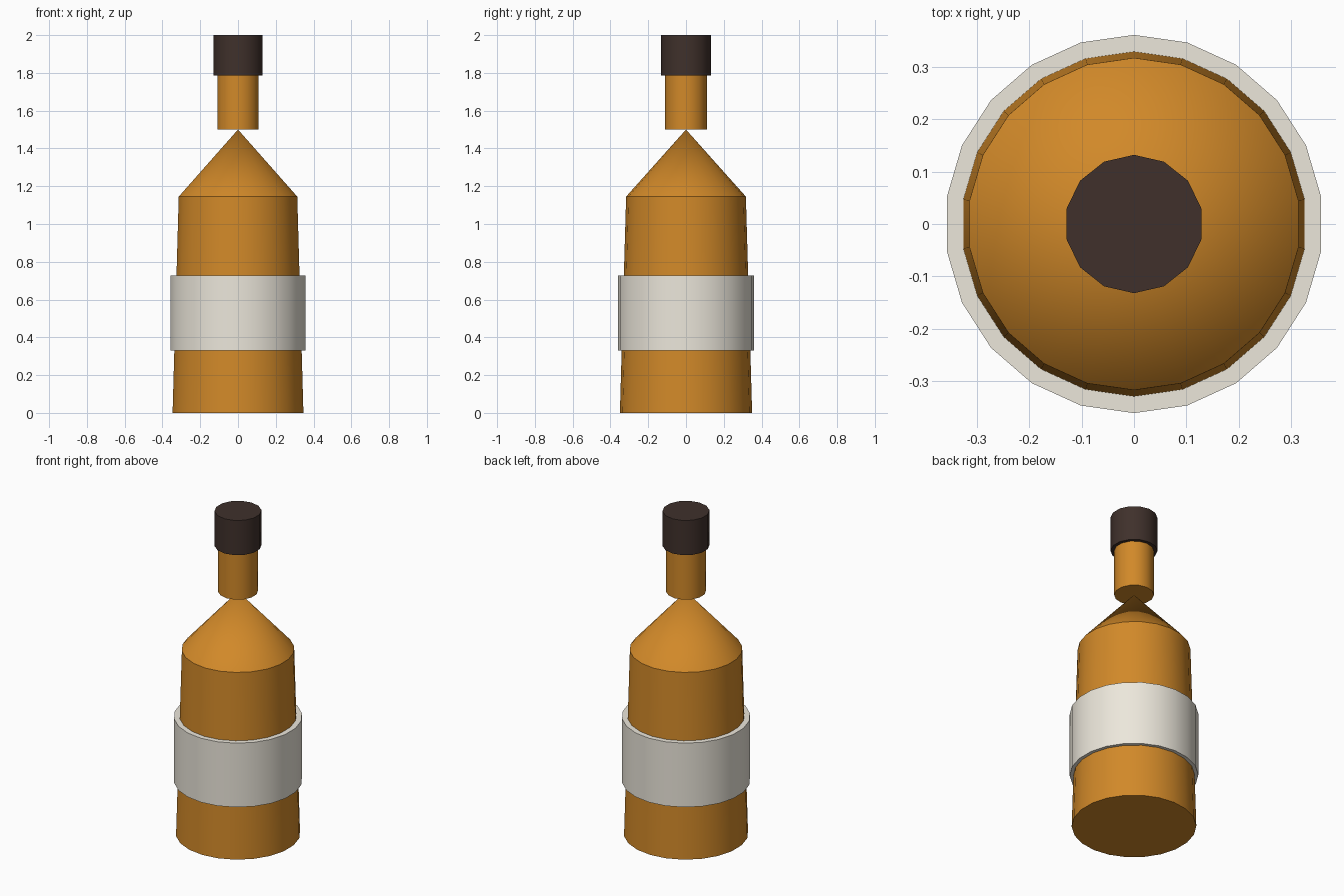
import bpy
from math import radians

if "Cube" in bpy.data.objects:
    bpy.data.objects.remove(bpy.data.objects["Cube"])


def material(name, rgb):
    m = bpy.data.materials.new(name)
    m.diffuse_color = (*rgb, 1.0)
    m.use_nodes = True
    m.node_tree.nodes["Principled BSDF"].inputs["Base Color"].default_value = m.diffuse_color
    return m


AMBER = material("amber_glass", (0.64, 0.25, 0.022))
PAPER = material("paper", (0.84, 0.80, 0.71))
DARK = material("dark_cap", (0.05, 0.03, 0.024))


def frustum(name, sides, r_bottom, r_top, z0, z1, mat):
    bpy.ops.mesh.primitive_cone_add(vertices=sides, radius1=r_bottom, radius2=r_top,
                                    depth=z1 - z0, location=(0, 0, (z0 + z1) / 2))
    ob = bpy.context.object
    ob.name = name
    ob.data.materials.append(mat)
    bpy.ops.object.shade_smooth_by_angle(angle=radians(32))
    return ob


# Tapered body and pointed shoulder
frustum("body", 22, 0.35, 0.317, 0.0, 1.145, AMBER)
frustum("shoulder", 22, 0.317, 0.0, 1.145, 1.5, AMBER)
# Neck and cap
frustum("neck", 14, 0.112, 0.112, 1.5, 1.785, AMBER)
frustum("cap", 14, 0.132, 0.132, 1.785, 2.0, DARK)
# Label band around the body
frustum("label", 22, 0.361, 0.361, 0.33, 0.727, PAPER)
